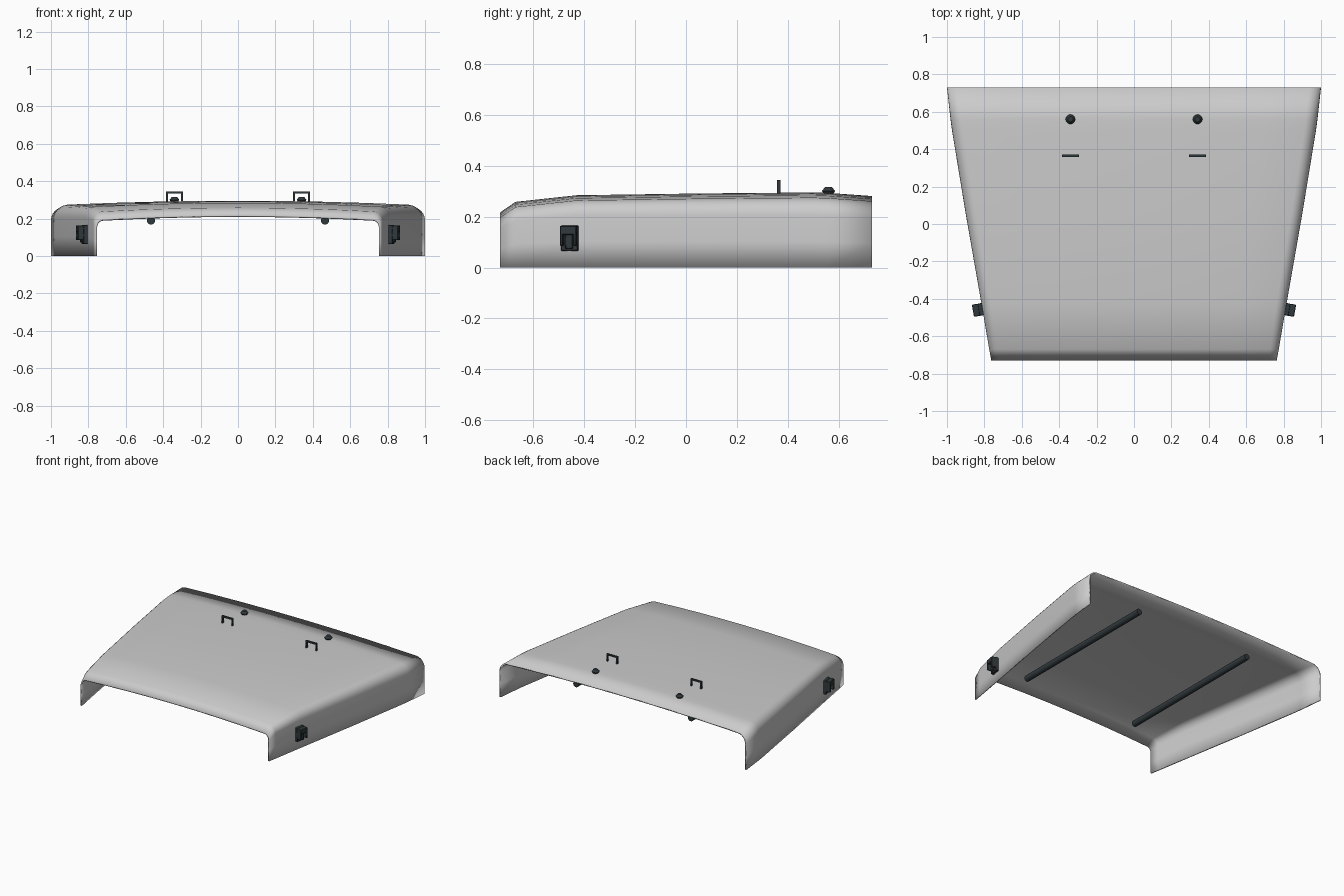
import bpy, bmesh, math
from mathutils import Matrix, Vector

if "Cube" in bpy.data.objects:
    bpy.data.objects.remove(bpy.data.objects["Cube"])

dark = bpy.data.materials.new("dark_metal")
dark.diffuse_color = (0.03, 0.04, 0.045, 1)
dark.use_nodes = True
dark.node_tree.nodes["Principled BSDF"].inputs["Base Color"].default_value = dark.diffuse_color


def finish(name, bm, mat=None, angle=40):
    bmesh.ops.recalc_face_normals(bm, faces=bm.faces)
    me = bpy.data.meshes.new(name)
    bm.to_mesh(me)
    bm.free()
    ob = bpy.data.objects.new(name, me)
    bpy.context.collection.objects.link(ob)
    if mat:
        me.materials.append(mat)
    bpy.ops.object.select_all(action='DESELECT')
    ob.select_set(True)
    bpy.context.view_layer.objects.active = ob
    bpy.ops.object.shade_smooth_by_angle(angle=math.radians(angle))
    return ob


def add_box(bm, size, loc, mat=Matrix()):
    m = mat @ Matrix.Translation(loc) @ Matrix.Diagonal((*size, 1))
    bmesh.ops.create_cube(bm, size=1, matrix=m)


def add_cyl(bm, r1, r2, depth, mat, seg=12):
    bmesh.ops.create_cone(bm, cap_ends=True, segments=seg, radius1=r1,
                          radius2=r2, depth=depth, matrix=mat)


def section(w, z, r, crown=0.02):
    """Hood cross-section from right lower edge over the crown to the left."""
    zs = z - crown
    half = [(w, 0), (w, (zs - r) * 0.5)]
    for i in range(7):
        a = math.radians(i * 14)
        half.append((w - r + r * math.cos(a), zs - r + r * math.sin(a)))
    for t in (0.75, 0.5, 0.25):
        half.append(((w - r) * t, z - crown * t * t))
    return half + [(0, z)] + [(-x, h) for x, h in reversed(half)]


# Hood shell: sections along y (y, half width, top height, corner radius)
stations = [(-0.73, 0.763, 0.217, 0.045), (-0.67, 0.774, 0.258, 0.052),
            (-0.43, 0.815, 0.284, 0.06), (0.05, 0.899, 0.291, 0.066),
            (0.5, 0.973, 0.295, 0.07), (0.56, 0.981, 0.293, 0.07),
            (0.73, 1.0, 0.281, 0.07)]
bm = bmesh.new()
rows = [[bm.verts.new((x, y, h)) for x, h in section(w, z, r)]
        for y, w, z, r in stations]
for a, b in zip(rows, rows[1:]):
    for i in range(len(a) - 1):
        bm.faces.new((a[i], a[i + 1], b[i + 1], b[i]))
for f in bm.faces:
    f.normal_update()
hood = finish("hood_shell", bm)
top = max(hood.data.polygons, key=lambda p: p.area * abs(p.normal.z))
if top.normal.z < 0:
    hood.data.flip_normals()
sol = hood.modifiers.new("thickness", 'SOLIDIFY')
sol.thickness = 0.01
sol.offset = -1

for s, side in ((1, "right"), (-1, "left")):
    # Stiffening rod under the hood
    bm = bmesh.new()
    add_cyl(bm, 0.022, 0.022, 1.16, Matrix.Translation((s * 0.465, 0.03, 0.19))
            @ Matrix.Rotation(math.pi / 2, 4, 'X'), 16)
    finish("underside_rod_" + side, bm, dark)

    # Rubber bumper on top
    bm = bmesh.new()
    add_cyl(bm, 0.018, 0.026, 0.012, Matrix.Translation((s * 0.34, 0.56, 0.294)))
    add_cyl(bm, 0.026, 0.014, 0.016, Matrix.Translation((s * 0.34, 0.56, 0.308)))
    finish("bumper_" + side, bm, dark, 30)

    # Tie-down loop
    bm = bmesh.new()
    add_box(bm, (0.09, 0.014, 0.01), (s * 0.34, 0.365, 0.339))
    for d in (-1, 1):
        add_box(bm, (0.01, 0.014, 0.05), (s * 0.34 + d * 0.04, 0.365, 0.315))
    finish("tie_loop_" + side, bm, dark)

    # Side latch, turned to follow the tapered side wall
    bm = bmesh.new()
    m = (Matrix.Translation((s * 0.81, -0.455, 0.115))
         @ Matrix.Rotation(-s * math.atan(0.175), 4, 'Z'))
    add_box(bm, (0.024, 0.066, 0.1), (s * 0.01, 0, 0), m)
    add_box(bm, (0.034, 0.066, 0.035), (s * 0.035, 0, 0.031), m)
    for d in (-1, 1):
        add_box(bm, (0.034, 0.012, 0.05), (s * 0.035, d * 0.027, -0.005), m)
    add_box(bm, (0.012, 0.03, 0.06), (s * 0.027, 0, -0.012), m)
    bmesh.ops.bevel(bm, geom=bm.edges[:], offset=0.003, segments=1,
                    affect='EDGES')
    finish("side_latch_" + side, bm, dark)
